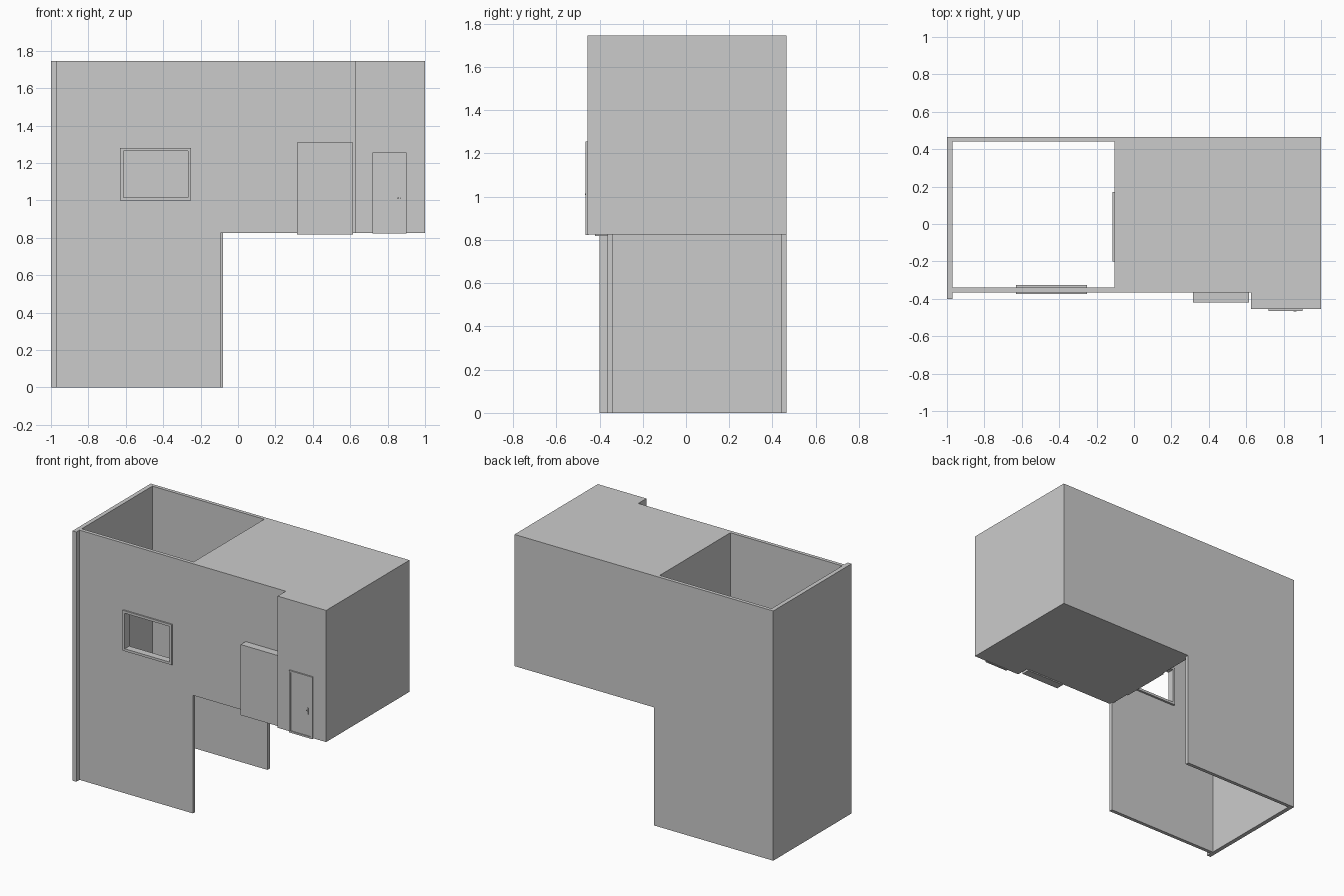
import bpy, bmesh
from mathutils import Vector

if "Cube" in bpy.data.objects:
    bpy.data.objects.remove(bpy.data.objects["Cube"])

TOP, FLOOR, SPLIT = 1.745, 0.825, -0.105


def prism(name, pts, axis, lo, hi):
    """Extrude a 2D outline: axis 'z' takes (x, y), axis 'y' takes (x, z)."""
    bm = bmesh.new()
    place = (lambda p: (p[0], p[1], lo)) if axis == 'z' else (lambda p: (p[0], lo, p[1]))
    face = bm.faces.new([bm.verts.new(place(p)) for p in pts])
    ext = bmesh.ops.extrude_face_region(bm, geom=[face])
    move = Vector((0, 0, hi - lo)) if axis == 'z' else Vector((0, hi - lo, 0))
    bmesh.ops.translate(bm, vec=move,
                        verts=[v for v in ext['geom'] if isinstance(v, bmesh.types.BMVert)])
    bmesh.ops.recalc_face_normals(bm, faces=bm.faces)
    mesh = bpy.data.meshes.new(name)
    bm.to_mesh(mesh)
    bm.free()
    ob = bpy.data.objects.new(name, mesh)
    bpy.context.collection.objects.link(ob)
    return ob


def box(name, x0, x1, y0, y1, z0, z1):
    return prism(name, [(x0, y0), (x1, y0), (x1, y1), (x0, y1)], 'z', z0, z1)


def frame(name, x0, x1, y0, y1, z0, z1, w):
    """Rectangular frame standing in the xz plane."""
    box(name + "_left", x0, x0 + w, y0, y1, z0, z1)
    box(name + "_right", x1 - w, x1, y0, y1, z0, z1)
    box(name + "_top", x0 + w, x1 - w, y0, y1, z1 - w, z1)
    box(name + "_bottom", x0 + w, x1 - w, y0, y1, z0, z0 + w)


def wall_outline(x0, x_low):
    return [(x0, 0), (x_low, 0), (x_low, FLOOR), (SPLIT, FLOOR), (SPLIT, TOP), (x0, TOP)]


# Tall open shaft: end, back and front walls
box("end_wall", -1, -0.97, -0.40, 0.465, 0, TOP)
prism("back_wall", wall_outline(-0.97, -0.08), 'y', 0.44, 0.465)
front = prism("front_wall", wall_outline(-0.97, -0.093), 'y', -0.365, -0.34)

# Window opening and frame
cutter = box("window_cutter", -0.62, -0.26, -0.5, -0.2, 1.007, 1.272)
cutter.hide_render = True
cutter.hide_set(True)
mod = front.modifiers.new("window_hole", 'BOOLEAN')
mod.operation, mod.solver, mod.object = 'DIFFERENCE', 'EXACT', cutter
bpy.context.view_layer.objects.active = front
bpy.ops.object.modifier_apply(modifier=mod.name)
bpy.data.objects.remove(cutter)
frame("window_frame", -0.63, -0.25, -0.375, -0.325, 0.998, 1.28, 0.017)

# Raised closed room with a stepped front
prism("upper_room", [(SPLIT, -0.365), (0.625, -0.365), (0.625, -0.455), (1, -0.455),
                     (1, 0.465), (SPLIT, 0.465)], 'z', FLOOR, TOP)
box("cabinet", 0.315, 0.615, -0.42, -0.36, 0.817, 1.31)

# Entrance door with frame, leaf and handle
frame("door_frame", 0.72, 0.90, -0.465, -0.45, 0.822, 1.255, 0.012)
box("door_leaf", 0.732, 0.888, -0.459, -0.45, 0.834, 1.243)
box("handle_plate", 0.861, 0.868, -0.464, -0.455, 0.985, 1.03)
box("handle_lever", 0.853, 0.868, -0.468, -0.462, 1.008, 1.014)

# Inner door on the shaft side of the room
box("inner_door", -0.115, -0.10, -0.20, 0.17, FLOOR, 1.255)
